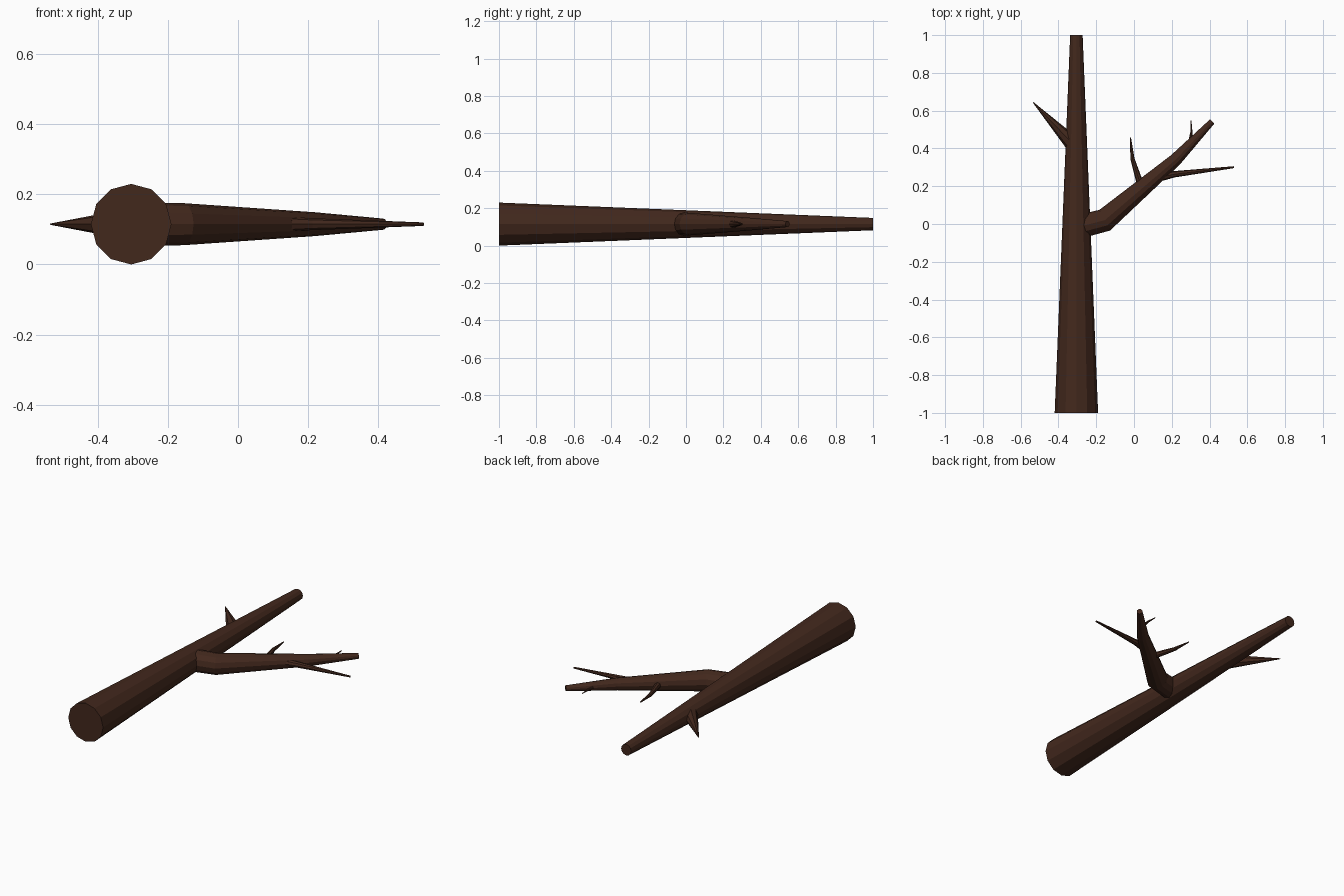
import bpy, bmesh, math
from mathutils import Vector

if "Cube" in bpy.data.objects:
    bpy.data.objects.remove(bpy.data.objects["Cube"])

Z = 0.115  # height of the common centre plane

bark = bpy.data.materials.new("bark")
bark.diffuse_color = (0.055, 0.021, 0.012, 1)
bark.use_nodes = True
bark.node_tree.nodes["Principled BSDF"].inputs["Base Color"].default_value = bark.diffuse_color


def limb(name, points, sides):
    """Tapered, flat-faced tube through (x, y, radius) points with mitred rings."""
    pts = [Vector((x, y, Z)) for x, y, r in points]
    bm = bmesh.new()
    rings = []
    for i, p in enumerate(pts):
        d_in = (p - pts[i - 1]).normalized() if i else None
        d_out = (pts[i + 1] - p).normalized() if i < len(pts) - 1 else None
        d_in, d_out = d_in or d_out, d_out or d_in
        d = (d_in + d_out).normalized()
        side = Vector((d.y, -d.x, 0)) / max(d.dot(d_out), 0.5)
        r = points[i][2]
        ring = []
        for k in range(sides):
            a = math.tau * k / sides
            ring.append(bm.verts.new(p + side * r * math.cos(a) + Vector((0, 0, r * math.sin(a)))))
        rings.append(ring)
    for a, b in zip(rings, rings[1:]):
        for k in range(sides):
            n = (k + 1) % sides
            bm.faces.new((a[k], a[n], b[n], b[k]))
    bm.faces.new(rings[0])
    bm.faces.new(rings[-1])
    bmesh.ops.recalc_face_normals(bm, faces=bm.faces)
    mesh = bpy.data.meshes.new(name)
    bm.to_mesh(mesh)
    bm.free()
    mesh.materials.append(bark)
    obj = bpy.data.objects.new(name, mesh)
    bpy.context.collection.objects.link(obj)


# main trunk lying along y
limb("trunk", [(-0.305, -1, 0.115), (-0.305, 1, 0.033)], 12)

# large forked branch on the right
limb("side_branch", [(-0.265, -0.008, 0.062), (-0.155, 0.02, 0.06),
                     (0.22, 0.34, 0.034), (0.414, 0.543, 0.016)], 12)

# pointed stub on the left
limb("left_stub", [(-0.325, 0.425, 0.042), (-0.535, 0.645, 0.002)], 8)

# thin twigs on the side branch
limb("inner_twig", [(0.035, 0.205, 0.019), (-0.008, 0.345, 0.011), (-0.019, 0.457, 0.003)], 8)
limb("outer_twig", [(0.15, 0.25, 0.021), (0.21, 0.263, 0.017), (0.53, 0.301, 0.005)], 8)
limb("tip_twig", [(0.293, 0.42, 0.010), (0.304, 0.485, 0.006), (0.302, 0.547, 0.002)], 8)
